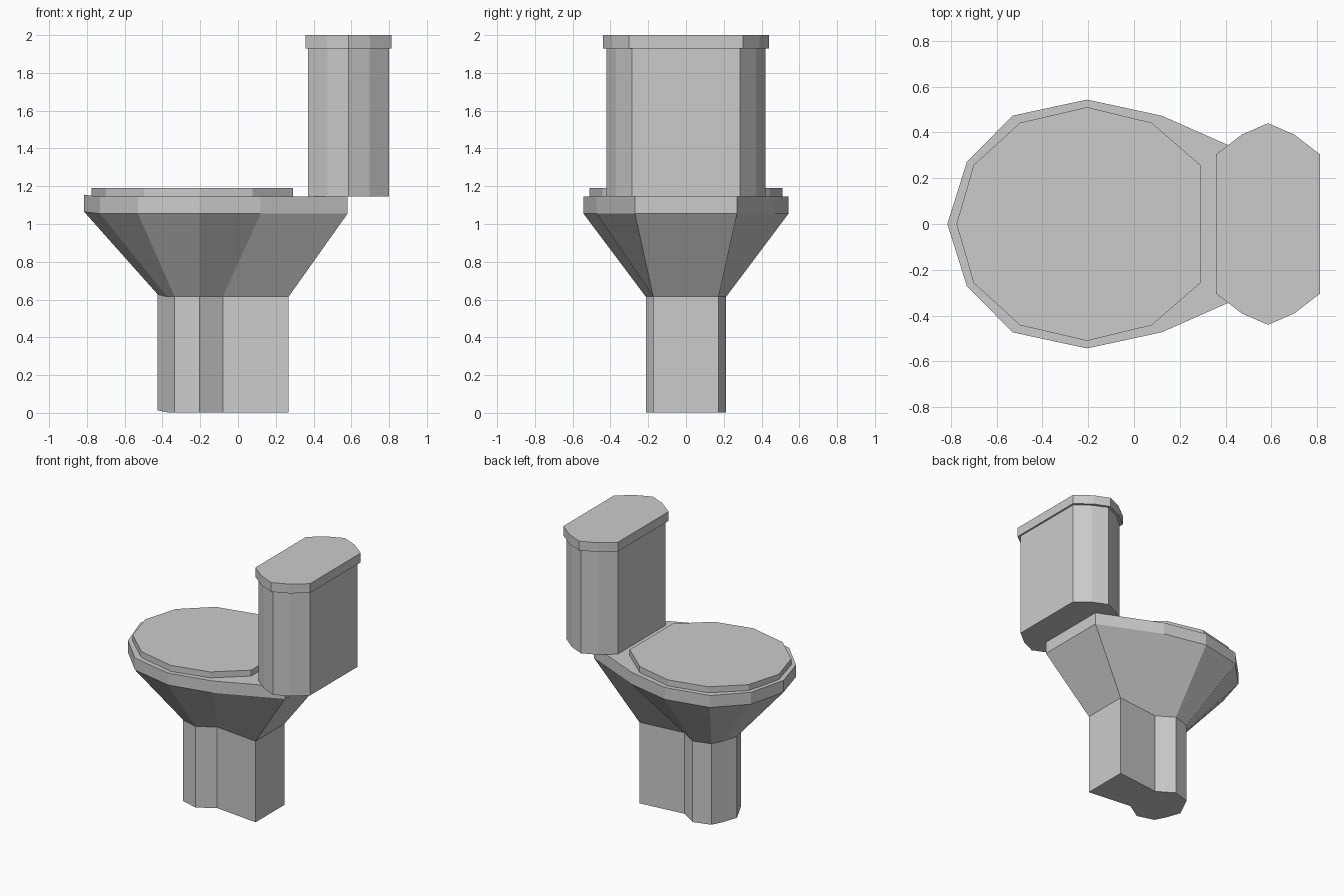
import bpy, bmesh

if "Cube" in bpy.data.objects:
    bpy.data.objects.remove(bpy.data.objects["Cube"])


def full_ring(half):
    """Mirror a front-to-back half outline across y = 0 into a closed loop."""
    return half + [(x, -y) for x, y in reversed(half) if y > 0]


def loft(name, levels):
    """Skin stacked outlines, each (half outline, z, lift of the front point)."""
    bm = bmesh.new()
    rings = []
    for half, z, lift in levels:
        pts = full_ring(half)
        rings.append([bm.verts.new((x, y, z + (lift if i == 0 else 0)))
                      for i, (x, y) in enumerate(pts)])
    n = len(rings[0])
    for low, high in zip(rings, rings[1:]):
        for i in range(n):
            j = (i + 1) % n
            bm.faces.new((low[i], low[j], high[j], high[i]))
    bm.faces.new(rings[0])
    bm.faces.new(rings[-1])
    bmesh.ops.recalc_face_normals(bm, faces=bm.faces)
    mesh = bpy.data.meshes.new(name)
    bm.to_mesh(mesh)
    bm.free()
    obj = bpy.data.objects.new(name, mesh)
    bpy.context.collection.objects.link(obj)
    return obj


# Half outlines, front to back
foot = [(-0.425, 0), (-0.375, 0.095), (-0.335, 0.175), (-0.205, 0.213),
        (-0.08, 0.135), (0.268, 0.173)]
rim = [(-0.815, 0), (-0.73, 0.27), (-0.53, 0.473), (-0.205, 0.543),
       (0.12, 0.473), (0.58, 0.27)]
seat = [(-0.775, 0), (-0.70, 0.257), (-0.497, 0.442), (-0.205, 0.51),
        (0.077, 0.442), (0.29, 0.257)]
tank = [(0.37, 0.285), (0.475, 0.37), (0.585, 0.42), (0.695, 0.37), (0.80, 0.285)]
cap = [(0.357, 0.303), (0.47, 0.39), (0.585, 0.44), (0.70, 0.39), (0.813, 0.303)]

# Pedestal flaring into the bowl and its rim
loft("bowl_and_pedestal", [(foot, 0.003, 0.01), (foot, 0.615, 0.012),
                           (rim, 1.055, 0.01), (rim, 1.145, 0.01)])

# Closed seat lid
loft("seat_lid", [(seat, 1.145, 0), (seat, 1.19, 0)])

# Cistern and its overhanging lid
loft("cistern", [(tank, 1.145, 0), (tank, 1.93, 0)])
loft("cistern_lid", [(cap, 1.93, 0), (cap, 2.0, 0)])
